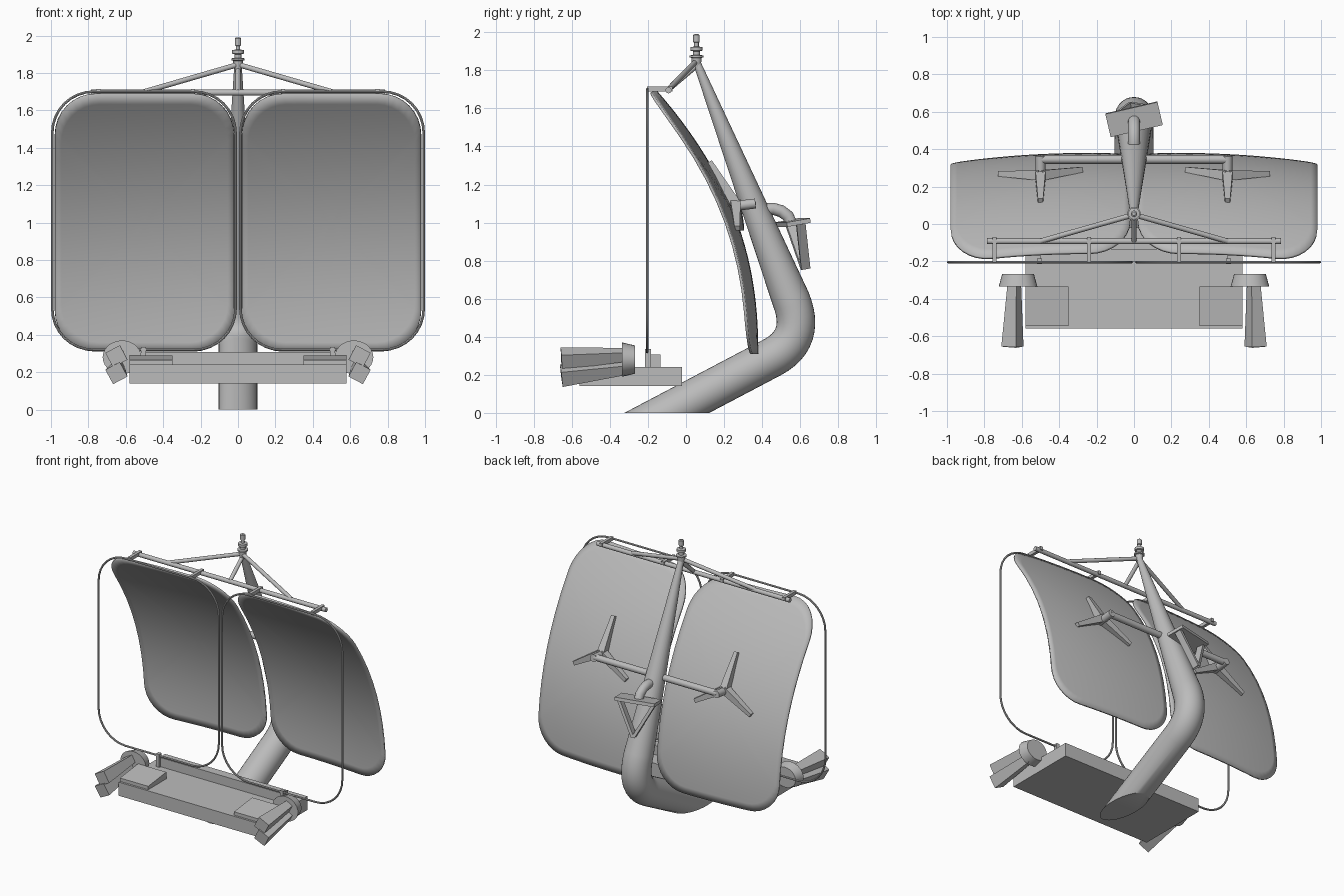
import bpy, bmesh, math
from mathutils import Vector, Matrix

if "Cube" in bpy.data.objects:
    bpy.data.objects.remove(bpy.data.objects["Cube"])

grey = bpy.data.materials.new("plain grey")
grey.diffuse_color = (0.5, 0.5, 0.5, 1)
grey.use_nodes = True
grey.node_tree.nodes["Principled BSDF"].inputs["Base Color"].default_value = grey.diffuse_color


def finish(name, bm, angle=35):
    bmesh.ops.recalc_face_normals(bm, faces=bm.faces)
    me = bpy.data.meshes.new(name)
    bm.to_mesh(me)
    bm.free()
    me.materials.append(grey)
    ob = bpy.data.objects.new(name, me)
    bpy.context.collection.objects.link(ob)
    bpy.ops.object.select_all(action='DESELECT')
    ob.select_set(True)
    bpy.context.view_layer.objects.active = ob
    bpy.ops.object.shade_smooth_by_angle(angle=math.radians(angle))
    return ob


def sweep(bm, pts, radii, sides=16, closed=False, ref=None, phase=0.0, squash=1.0):
    """Sweep a circle (or polygon) along a path with varying radius."""
    pts = [Vector(p) for p in pts]
    n = len(pts)
    if not isinstance(radii, (list, tuple)):
        radii = [radii] * n
    rings = []
    for i, p in enumerate(pts):
        a = pts[i - 1] if (i or closed) else p
        b = pts[(i + 1) % n] if (i < n - 1 or closed) else p
        t = (b - a).normalized()
        r = Vector(ref) if ref else (Vector((0, 0, 1)) if abs(t.z) < 0.9 else Vector((1, 0, 0)))
        u = (r - t * r.dot(t)).normalized()
        v = t.cross(u)
        ring = []
        for k in range(sides):
            an = 2 * math.pi * k / sides + phase
            ring.append(bm.verts.new(p + radii[i] * (u * math.cos(an) + v * math.sin(an) * squash)))
        rings.append(ring)
    for i in range(n if closed else n - 1):
        a, b = rings[i], rings[(i + 1) % n]
        for k in range(sides):
            j = (k + 1) % sides
            bm.faces.new((a[k], a[j], b[j], b[k]))
    if not closed:
        bm.faces.new(rings[0])
        bm.faces.new(rings[-1])


def rod(name, pts, radii, **kw):
    bm = bmesh.new()
    sweep(bm, pts, radii, **kw)
    return finish(name, bm)


def box(name, lo, hi):
    bm = bmesh.new()
    c = [(a + b) / 2 for a, b in zip(lo, hi)]
    s = [b - a for a, b in zip(lo, hi)]
    bmesh.ops.create_cube(bm, size=1, matrix=Matrix.Translation(c) @ Matrix.Diagonal((*s, 1)))
    return finish(name, bm)


def rounded_rect(x0, x1, z0, z1, r, steps=8, side=8):
    out = []
    corners = [(x1 - r, z1 - r), (x0 + r, z1 - r), (x0 + r, z0 + r), (x1 - r, z0 + r)]
    arcs = [[(cx + r * math.cos(math.pi / 2 * (q + k / steps)), cz + r * math.sin(math.pi / 2 * (q + k / steps)))
             for k in range(steps + 1)] for q, (cx, cz) in enumerate(corners)]
    for q in range(4):
        out += arcs[q]
        a, b = arcs[q][-1], arcs[(q + 1) % 4][0]
        out += [(a[0] + (b[0] - a[0]) * k / side, a[1] + (b[1] - a[1]) * k / side) for k in range(1, side)]
    return out


def dish_y(x, z):
    return 0.38 - 0.2486 * max(z - 0.3, 0) ** 2.3 - 0.1 * (abs(x) - 0.25) ** 2


# Bent tapering mast, cut flat at the ground
p0, pc, p2 = Vector((0, 0.45, 0.29)), Vector((0, 0.637, 0.387)), Vector((0, 0.55, 0.60))
path, rad = [(0, -0.45, -0.184)], [0.104]
for i in range(13):
    t = i / 12
    path.append((1 - t) ** 2 * p0 + 2 * t * (1 - t) * pc + t * t * p2)
    rad.append(0.104 - 0.004 * t)
path.append((0, 0.057, 1.84))
rad.append(0.02)
bm = bmesh.new()
sweep(bm, path, rad, sides=32, ref=(1, 0, 0))
cut = bmesh.ops.bisect_plane(bm, geom=bm.verts[:] + bm.edges[:] + bm.faces[:],
                             plane_co=(0, 0, 0), plane_no=(0, 0, 1), clear_inner=True)
bmesh.ops.contextual_create(bm, geom=[e for e in cut['geom_cut'] if isinstance(e, bmesh.types.BMEdge)])
finish("mast", bm)

# Turned finial on the mast tip
prof = [(1.82, .022), (1.85, .026), (1.865, .026), (1.868, .036), (1.878, .036), (1.881, .018), (1.9, .018),
        (1.903, .031), (1.922, .031), (1.925, .012), (1.945, .012), (1.948, .017), (1.985, .017), (1.99, .01)]
rod("finial", [(0, 0.055, z) for z, r in prof], [r for z, r in prof], sides=20, ref=(1, 0, 0))

# Top hanger bar, stays and clips
rod("hanger_bar", [(-0.785, -0.092, 1.695), (0.785, -0.092, 1.695)], 0.016)
for x in (-0.5, 0, 0.5):
    rod("hanger_stay", [(0, 0.05, 1.845 if x else 1.82), (x, -0.092, 1.70)], 0.014)
for x in (-0.745, -0.24, 0.24, 0.745):
    box("hanger_clip", (x - 0.011, -0.205, 1.69), (x + 0.011, -0.07, 1.715))

# Cross arm carrying the two dishes
rod("cross_arm", [(-0.5, 0.345, 1.1), (0.5, 0.345, 1.1)], 0.023)

for s in (-1, 1):
    # Thin wire frame in front
    rod("wire_frame", [(s * x, -0.204, z) for x, z in rounded_rect(0.013, 0.993, 0.32, 1.70, 0.22)],
        0.007, sides=8, closed=True, ref=(0, 1, 0))

    # Curved dish built from shrinking rings of its outline
    bm = bmesh.new()
    cx, cz, n = 0.5, 1.0, 14
    outline = rounded_rect(0.02, 0.98, 0.31, 1.69, 0.22)
    rings = []
    for k in range(1, n + 1):
        f = k / n
        ring = []
        for x, z in outline:
            X, Z = cx + (x - cx) * f, cz + (z - cz) * f
            ring.append(bm.verts.new((s * X, dish_y(X, Z), Z)))
        rings.append(ring)
    mid = bm.verts.new((s * cx, dish_y(cx, cz), cz))
    m = len(outline)
    for i in range(m):
        j = (i + 1) % m
        bm.faces.new((mid, rings[0][i], rings[0][j]))
        for a, b in zip(rings, rings[1:]):
            bm.faces.new((a[i], b[i], b[j], a[j]))
    dish = finish("dish", bm)
    if sum(p.normal.y for p in dish.data.polygons) < 0:
        dish.data.flip_normals()
    mod = dish.modifiers.new("thickness", 'SOLIDIFY')
    mod.thickness = 0.014

    # Three-legged bracket behind the dish, with its stub to the cross arm
    hub_y = dish_y(0.5, 1.1) + 0.035
    rod("bracket_stub", [(s * 0.5, hub_y - 0.02, 1.085), (s * 0.5, 0.365, 1.1)], 0.026)
    for dx, dz in ((0, 0.22), (-0.22, -0.13), (0.22, -0.13)):
        x, z = 0.5 + dx, 1.1 + dz
        rod("bracket_leg", [(s * 0.5, hub_y, 1.1), (s * x, dish_y(x, z) + 0.01, z)], [0.038, 0.02],
            sides=4, ref=(0, 1, 0), phase=math.pi / 4)

    # Lamp: round housing with two flared square horns
    bm = bmesh.new()
    sweep(bm, [(s * 0.62, -0.268, 0.28), (s * 0.62, -0.335, 0.28)], [0.074, 0.09],
          sides=28, ref=(0, 0, 1), squash=1.15)
    finish("lamp_housing", bm)
    for z0, z1 in ((0.305, 0.285), (0.235, 0.195)):
        rod("lamp_horn", [(s * 0.64, -0.32, z0), (s * 0.65, -0.655, z1)], [0.038, 0.062], sides=4,
            ref=(0, 0, 1), phase=math.pi / 4 - s * math.radians(28))

    # Sloped pad on the deck
    pad = box("deck_pad", (min(s * 0.35, s * 0.58), -0.545, 0.235), (max(s * 0.35, s * 0.58), -0.335, 0.29))
    for v in pad.data.vertices:
        if v.co.z > 0.26 and v.co.y < -0.4:
            v.co.z = 0.265
    # Small post at the end of the rail
    box("rail_post", (s * 0.505 - 0.013, -0.215, 0.24), (s * 0.505 + 0.013, -0.185, 0.335))

# Deck and its rear rail
box("deck", (-0.58, -0.56, 0.14), (0.58, -0.02, 0.24))
box("deck_rail", (-0.5, -0.2, 0.24), (0.5, -0.135, 0.307))

# Bent pipe with triangular frame behind the mast
rod("rear_pipe", [(0, 0.36, 1.05), (0, 0.42, 1.07), (0, 0.46, 1.072), (0, 0.5, 1.06),
                  (0, 0.535, 1.035), (0, 0.555, 0.99)], 0.032, ref=(1, 0, 0))
turn = Matrix.Translation((0, 0.56, 1.0)) @ Matrix.Rotation(math.radians(13), 4, 'Z')
plate = box("rear_plate", (-0.143, -0.064, -0.012), (0.143, 0.064, 0.012))
plate.data.transform(turn @ Matrix.Rotation(math.radians(10), 4, 'X'))
for s in (-1, 1):
    leg = rod("rear_triangle_leg", [(s * 0.125, 0.015, -0.005), (0, 0.07, -0.24)], 0.034, sides=4,
              ref=(0, 1, 0), phase=math.pi / 4, squash=0.45)
    leg.data.transform(turn)
